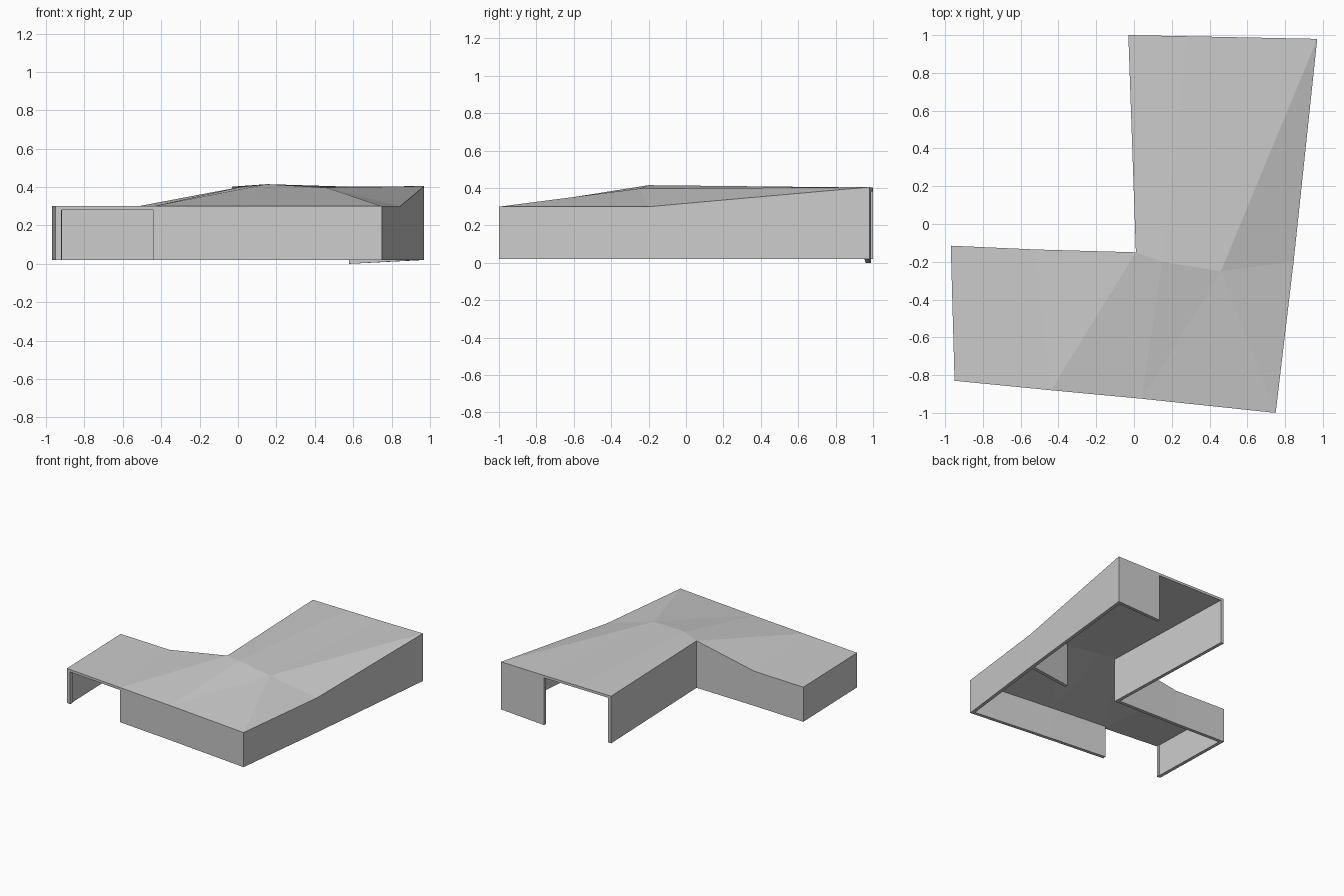
import bpy, bmesh
from mathutils import Vector

if "Cube" in bpy.data.objects:
    bpy.data.objects.remove(bpy.data.objects["Cube"])

FLOOR, ROOF_T, WALL_T = 0.02, 0.02, 0.027

# Counter-clockwise eaves outline of the L plan: name -> (x, y, roof height)
eaves = {
    "sw": (-0.95, -0.83, 0.30), "sw_jamb": (-0.92, -0.833, 0.30),
    "s1": (-0.44, -0.88, 0.30), "s2": (0.04, -0.925, 0.30),
    "se": (0.75, -1.0, 0.30), "e": (0.845, -0.2, 0.30),
    "ne": (0.97, 0.98, 0.405), "n2": (0.58, 0.988, 0.402),
    "n1": (0.28, 0.994, 0.402), "nw_jamb": (-0.003, 0.9995, 0.402),
    "nw": (-0.03, 1.0, 0.402), "inner": (0.01, -0.15, 0.40),
    "w1": (-0.52, -0.135, 0.30), "w": (-0.97, -0.115, 0.30),
}
ridge = {"r1": (0.15, -0.2, 0.415), "r2": (0.46, -0.25, 0.397)}
points = {k: Vector(v) for k, v in {**eaves, **ridge}.items()}
order = list(eaves)


def make(name, bm):
    bmesh.ops.recalc_face_normals(bm, faces=bm.faces)
    mesh = bpy.data.meshes.new(name)
    bm.to_mesh(mesh)
    bm.free()
    bpy.context.collection.objects.link(bpy.data.objects.new(name, mesh))


def inset(i):
    """Mitred plan point on the inside of the wall line."""
    p, a, b = (points[order[j % len(order)]].xy for j in (i, i - 1, i + 1))
    d1, d2 = (p - a).normalized(), (b - p).normalized()
    n1, n2 = Vector((-d1.y, d1.x)), Vector((-d2.y, d2.x))
    return p + (n1 + n2) * WALL_T / (1 + n1.dot(n2))


def wall(name, a, b, ia, ib, base_a=FLOOR, base_b=FLOOR):
    """Wall panel between two plan points, its top following the roof."""
    bm = bmesh.new()
    lower = [bm.verts.new((p.x, p.y, z)) for p, z in
             ((a, base_a), (b, base_b), (ib, base_b), (ia, base_a))]
    upper = [bm.verts.new((p.x, p.y, q.z - ROOF_T)) for p, q in
             ((a, a), (b, b), (ib, b), (ia, a))]
    bm.faces.new(lower)
    bm.faces.new(upper)
    for k in range(4):
        m = (k + 1) % 4
        bm.faces.new((lower[k], lower[m], upper[m], upper[k]))
    make(name, bm)


# Folded roof slab
bm = bmesh.new()
rv = {k: bm.verts.new(p) for k, p in points.items()}
for face in ("w sw sw_jamb s1 w1", "w1 s1 inner", "s1 s2 r1 inner",
             "s2 se r2", "s2 r2 r1", "se e r2", "inner r1 n1 nw_jamb nw",
             "r1 r2 n2 n1", "r2 e ne", "r2 ne n2"):
    bm.faces.new([rv[k] for k in face.split()])
under = bmesh.ops.extrude_face_region(bm, geom=bm.faces[:], use_keep_orig=True)
bmesh.ops.translate(bm, vec=(0, 0, -ROOF_T),
                    verts=[g for g in under["geom"] if isinstance(g, bmesh.types.BMVert)])
make("roof", bm)

# Perimeter walls, leaving the front and back openings
openings = {"sw_jamb", "n2", "n1"}
for i, key in enumerate(order):
    if key in openings:
        continue
    j = (i + 1) % len(order)
    base_b = 0.0 if key == "ne" else FLOOR
    wall(f"wall_{i + 1}", points[key], points[order[j]], inset(i), inset(j),
         FLOOR, base_b)

# Inner partition under the valley between the east wall and the ridge
a, b = points["e"] + Vector((-0.02, 0, 0)), points["r2"]
d = (b - a).xy.normalized()
off = Vector((d.y, -d.x)) * WALL_T
wall("partition", a, b, a.xy + off, b.xy + off)
